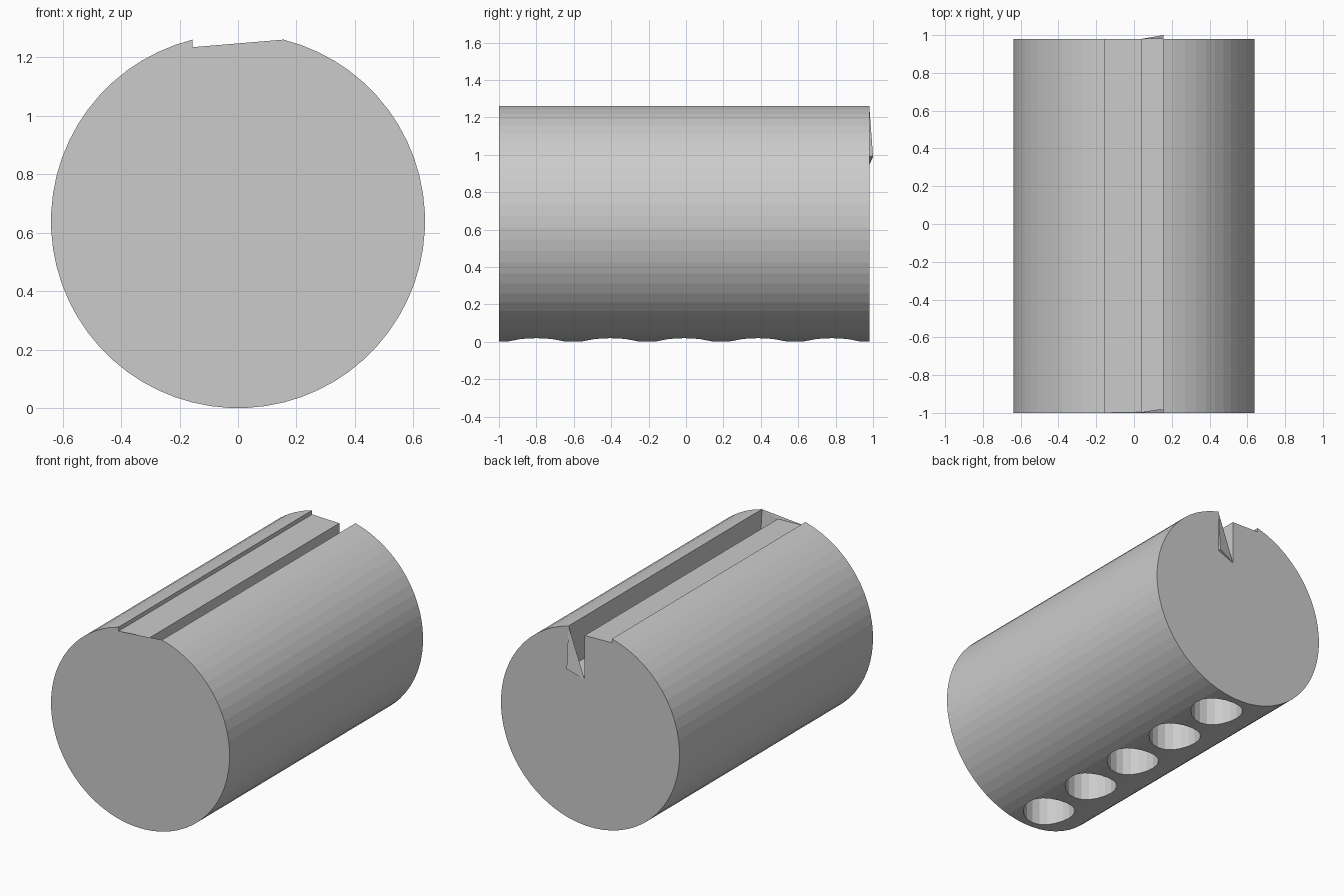
import bpy, bmesh
from math import sin, cos, pi
from mathutils import Matrix

if "Cube" in bpy.data.objects:
    bpy.data.objects.remove(bpy.data.objects["Cube"])

R, SIDES = 0.64, 64
Y0, Y1 = -1.0, 0.98


def finish(bm, name):
    bmesh.ops.recalc_face_normals(bm, faces=bm.faces[:])
    mesh = bpy.data.meshes.new(name)
    bm.to_mesh(mesh)
    bm.free()
    ob = bpy.data.objects.new(name, mesh)
    bpy.context.collection.objects.link(ob)
    return ob


# Plug body: round profile, opened at the top by a shallow step and a deep slot
bm = bmesh.new()
step = 2 * pi / SIDES
angles = [(i + 2.5) * step for i in range(SIDES - 4)]
# each point: x, z, front y, back y
profile = [(R * sin(a), R + R * cos(a), Y0, Y1) for a in angles]
profile += [(-0.1555, 1.235, Y0, Y1),        # step corner
            (0.04, 1.23, Y0 + 0.004, Y1),    # land edge
            (0.04, 0.945, Y0 + 0.004, Y1),   # slot floor, low side
            (0.1555, 0.99, Y0 + 0.022, 1.0)]  # slot floor, high side
front = [bm.verts.new((x, f, z)) for x, z, f, b in profile]
back = [bm.verts.new((x, b, z)) for x, z, f, b in profile]
n = len(profile)
for i in range(n):
    j = (i + 1) % n
    bm.faces.new((front[i], front[j], back[j], back[i]))

# Front face is closed; the slot stops just behind it
bm.faces.new(front[:n - 3])
a, b, c, d = front[-4:]
e = front[0]
for tri in ((a, b, e), (b, d, e), (b, c, d)):
    bm.faces.new(tri)

# Back face with the open V of the slot
bm.faces.new(back[:n - 1])
bm.faces.new((back[-2], back[-1], back[0]))
body = finish(bm, "plug_body")

# Row of round chambers in the underside
bm = bmesh.new()
depth = 0.38
for i in range(5):
    bmesh.ops.create_cone(
        bm, cap_ends=True, segments=20, radius1=0.157, radius2=0.157,
        depth=depth + 0.1,
        matrix=Matrix.Translation((0, -0.8 + 0.395 * i, (depth - 0.1) / 2)))
cutter = finish(bm, "chamber_cutter")
cutter.hide_render = True
cutter.hide_set(True)

mod = body.modifiers.new("chambers", 'BOOLEAN')
mod.operation = 'DIFFERENCE'
mod.solver = 'EXACT'
mod.object = cutter
